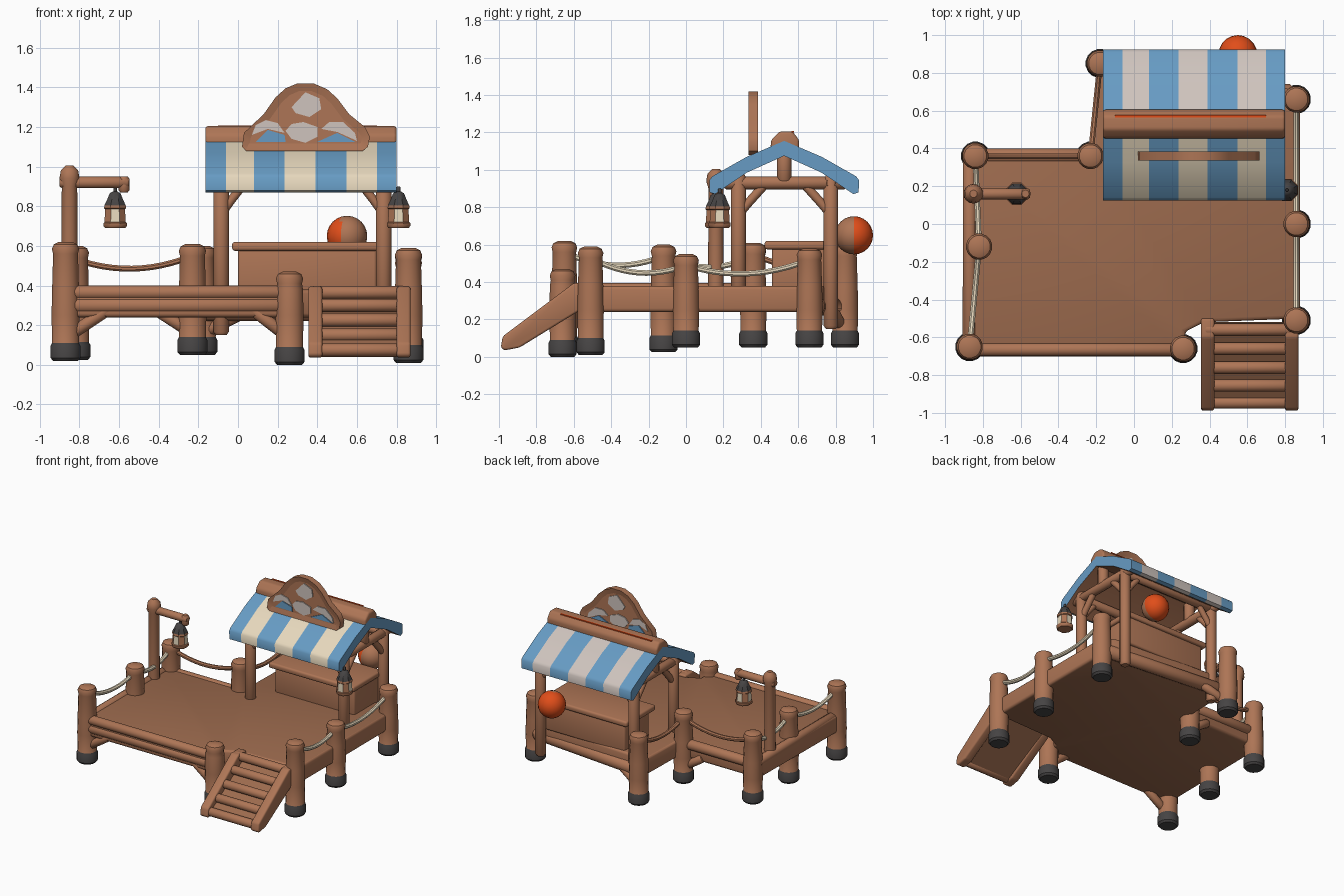
import bpy, bmesh, math
from mathutils import Vector

if "Cube" in bpy.data.objects:
    bpy.data.objects.remove(bpy.data.objects["Cube"])


def colour(name, r, g, b):
    m = bpy.data.materials.new(name)
    m.diffuse_color = (r, g, b, 1)
    m.use_nodes = True
    m.node_tree.nodes["Principled BSDF"].inputs["Base Color"].default_value = m.diffuse_color
    return m


WOOD = colour("warm_wood", 0.42, 0.178, 0.092)
DECK = colour("deck_wood", 0.335, 0.146, 0.076)
DARK = colour("dark_grey", 0.062, 0.058, 0.058)
BLUE = colour("awning_blue", 0.135, 0.33, 0.55)
CREAM = colour("cream", 0.80, 0.69, 0.51)
PALE = colour("pale_grey", 0.62, 0.55, 0.51)
ORANGE = colour("orange", 0.75, 0.075, 0.01)


def finish(bm, name, mats, rule=None, angle=40):
    bmesh.ops.recalc_face_normals(bm, faces=bm.faces)
    bm.normal_update()
    if rule:
        for f in bm.faces:
            f.material_index = rule(f.calc_center_median(), f.normal)
    me = bpy.data.meshes.new(name)
    bm.to_mesh(me)
    bm.free()
    for m in mats:
        me.materials.append(m)
    me.shade_smooth()
    me.set_sharp_from_angle(angle=math.radians(angle))
    ob = bpy.data.objects.new(name, me)
    bpy.context.collection.objects.link(ob)
    return ob


def tube(name, pts, radii, mats=(WOOD,), sides=14, rule=None):
    """Round bar swept along points; radii is one value or one per point."""
    pts = [Vector(p) for p in pts]
    if not isinstance(radii, (list, tuple)):
        radii = [radii] * len(pts)
    bm = bmesh.new()
    rings = []
    for i, p in enumerate(pts):
        t = pts[min(i + 1, len(pts) - 1)] - pts[max(i - 1, 0)]
        q = t.to_track_quat('Z', 'Y')
        rings.append([bm.verts.new(p + q @ Vector((radii[i] * math.cos(a), radii[i] * math.sin(a), 0)))
                      for a in (2 * math.pi * (k + 0.5) / sides for k in range(sides))])
    for a, b in zip(rings, rings[1:]):
        for k in range(sides):
            n = (k + 1) % sides
            bm.faces.new((a[k], a[n], b[n], b[k]))
    bm.faces.new(rings[0])
    bm.faces.new(rings[-1])
    return finish(bm, name, mats, rule)


def bar(name, a, b, r, mats=(WOOD,), sides=12):
    """Straight bar with softly rounded ends."""
    a, b = Vector(a), Vector(b)
    d = (b - a).normalized() * r * 0.4
    return tube(name, [a, a + d, b - d, b], [r * 0.7, r, r, r * 0.7], mats, sides)


def prism(name, pts, vec, mats=(WOOD,), bevel=0.0, rule=None):
    """Flat outline pushed along a vector, with rounded edges."""
    bm = bmesh.new()
    f = bm.faces.new([bm.verts.new(p) for p in pts])
    ext = bmesh.ops.extrude_face_region(bm, geom=[f])
    bmesh.ops.translate(bm, vec=vec, verts=[v for v in ext["geom"] if isinstance(v, bmesh.types.BMVert)])
    bmesh.ops.recalc_face_normals(bm, faces=bm.faces)
    if bevel:
        bmesh.ops.bevel(bm, geom=bm.edges[:], offset=bevel, segments=3, affect='EDGES', profile=0.5)
    return finish(bm, name, mats, rule)


def box(name, lo, hi, mats=(WOOD,), bevel=0.015):
    (x0, y0, z0), (x1, y1, z1) = lo, hi
    return prism(name, [(x0, y0, z0), (x1, y0, z0), (x1, y1, z0), (x0, y1, z0)], (0, 0, z1 - z0), mats, bevel)


# Deck platform with a notch beside the steps
outline = [(-0.91, -0.69), (0.27, -0.69), (0.27, -0.57), (0.37, -0.52), (0.88, -0.5), (0.88, 0.69),
           (0.75, 0.74), (-0.2, 0.8), (-0.21, 0.37), (-0.9, 0.37)]
prism("deck", [(x, y, 0.24) for x, y in outline], (0, 0, 0.14), (WOOD, DECK), 0.02,
      lambda c, n: 1 if abs(n.z) > 0.9 else 0)
bar("front_rail_beam", (-0.86, -0.665, 0.365), (0.25, -0.665, 0.365), 0.036)
bar("front_lower_beam", (-0.86, -0.66, 0.3), (0.25, -0.66, 0.3), 0.042)
bar("left_beam", (-0.87, -0.65, 0.36), (-0.87, 0.36, 0.36), 0.036)
bar("back_left_beam", (-0.84, 0.36, 0.35), (-0.23, 0.36, 0.35), 0.04)
bar("back_beam", (-0.18, 0.79, 0.27), (0.84, 0.69, 0.27), 0.05)

# Posts: x, y, foot height, top height
POSTS = [(-0.87, -0.65, 0.02, 0.62), (0.26, -0.66, 0.0, 0.47), (0.86, -0.51, 0.01, 0.59),
         (0.86, 0.0, 0.05, 0.55), (0.86, 0.66, 0.05, 0.58), (-0.82, -0.12, 0.025, 0.6),
         (-0.84, 0.36, 0.05, 0.6), (-0.23, 0.36, 0.05, 0.61), (-0.18, 0.85, 0.05, 0.6)]
for i, (x, y, b, t) in enumerate(POSTS):
    prof = [(b, .064), (b + .015, .077), (b + .075, .077), (b + .09, .069), (.25, .072), (.38, .069),
            (t - .06, .064), (t - .035, .07), (t - .012, .06), (t, .035)]
    tube(f"post_{i + 1}", [(x, y, z) for z, r in prof], [r for z, r in prof], (WOOD, DARK), 16,
         lambda c, n, b=b: 1 if c.z < b + 0.085 else 0)


# Ropes sagging between posts
def rope(name, a, b, sag, mat):
    a, b = Vector(a), Vector(b)
    tube(name, [a.lerp(b, s / 12) - Vector((0, 0, sag * 4 * s / 12 * (1 - s / 12))) for s in range(13)],
         0.016, (mat,), 8)


for i, (a, b, mat) in enumerate([(0, 5, CREAM), (5, 6, CREAM), (6, 7, WOOD), (7, 8, WOOD),
                                 (2, 3, CREAM), (3, 4, CREAM)]):
    rope(f"rope_{i + 1}", (*POSTS[a][:2], POSTS[a][3] - 0.06), (*POSTS[b][:2], POSTS[b][3] - 0.06), 0.06, mat)

# Diagonal braces under the deck
for i, (a, b) in enumerate([((-0.85, -0.66, 0.15), (-0.64, -0.66, 0.29)), ((0.24, -0.66, 0.15), (0.06, -0.66, 0.29)),
                            ((-0.18, 0.83, 0.16), (0.02, 0.78, 0.26)), ((-0.23, 0.36, 0.16), (-0.4, 0.36, 0.27))]):
    bar(f"deck_brace_{i + 1}", a, b, 0.032)

# Sloping steps
prism("step_board", [(0.39, -0.95, 0.04), (0.39, -0.95, 0.08), (0.39, -0.52, 0.35), (0.39, -0.52, 0.28)],
      (0.45, 0, 0), (DECK,))
for i, x in enumerate((0.39, 0.835)):
    prism(f"step_side_{i + 1}", [(x - 0.035, y, z) for y, z in
          [(-0.99, 0.05), (-0.97, 0.035), (-0.89, 0.05), (-0.5, 0.29), (-0.5, 0.395), (-0.6, 0.395), (-0.98, 0.11)]],
          (0.07, 0, 0), (WOOD,), 0.012)
for i, (y, z) in enumerate([(-0.56, 0.365), (-0.66, 0.3), (-0.76, 0.225), (-0.855, 0.15), (-0.945, 0.075)]):
    bar(f"step_tread_{i + 1}", (0.37, y, z), (0.855, y, z), 0.034)

# Stall frame
for i, x in enumerate((-0.085, 0.735)):
    bar(f"stall_front_post_{i + 1}", (x, 0.28, 0.3), (x, 0.28, 0.98), 0.041)
    bar(f"stall_back_post_{i + 1}", (x, 0.775, 0.15), (x, 0.775, 0.97), 0.04)
    bar(f"stall_cross_beam_{i + 1}", (x, 0.2, 0.93), (x, 0.86, 0.93), 0.035)
    bar(f"king_post_{i + 1}", (x, 0.525, 0.93), (x, 0.525, 1.12), 0.04)
    for j, (y, s) in enumerate(((0.28, 1), (0.775, -1))):
        tube(f"stall_brace_{i + 1}_{j + 1}", [(x, y, 0.76), (x, y + s * .05, .82), (x, y + s * .14, .92)], 0.024)
        side = 1 if i == 0 else -1
        tube(f"stall_inner_brace_{i + 1}_{j + 1}", [(x, y, 0.76), (x + side * .05, y, .83),
                                                    (x + side * .12, y, .92)], 0.022)
for i, y in enumerate((0.28, 0.775)):
    bar(f"stall_long_beam_{i + 1}", (-0.12, y, 0.93), (0.77, y, 0.93), 0.033)

# Striped awning roof, brown beneath
EDGES = [-0.165, -0.06, 0.08, 0.235, 0.39, 0.547, 0.7, 0.8]
half = [(0.0, 1.155), (-0.2, 1.07), (-0.385, 0.965), (-0.4, 0.945), (-0.398, 0.88), (-0.37, 0.87), (-0.2, 0.985),
        (0.0, 1.075)]
section = [(0.525 + y, z) for y, z in half] + [(0.525 - y, z) for y, z in half[-2:0:-1]]


def stripe(c, n):
    if n.z < -0.5 and 0.16 < c.y < 0.89:
        return 3
    k = sum(c.x > e for e in EDGES[1:-1])
    return 0 if k % 2 == 0 or abs(n.x) > 0.9 else (1 if c.y < 0.525 else 2)


bm = bmesh.new()
rows = [[bm.verts.new((x, y, z)) for y, z in section] for x in EDGES]
for a, b in zip(rows, rows[1:]):
    for k in range(len(section)):
        n = (k + 1) % len(section)
        bm.faces.new((a[k], a[n], b[n], b[k]))
bm.faces.new(rows[0])
bm.faces.new(rows[-1])
finish(bm, "awning_roof", (BLUE, CREAM, PALE, WOOD), stripe)
prism("ridge_beam", [(-0.165, y, z) for y, z in [(0.45, 1.09), (0.455, 1.16), (0.5, 1.205), (0.57, 1.205),
                                                 (0.605, 1.16), (0.605, 1.09)]], (0.965, 0, 0), (WOOD,), 0.015)
box("ridge_stripe", (-0.1, 0.565, 1.199), (0.7, 0.577, 1.207), (ORANGE,), 0)

# Counter
box("counter_body", (0.0, 0.46, 0.36), (0.7, 0.77, 0.59))
box("counter_top", (-0.03, 0.42, 0.575), (0.72, 0.79, 0.62))

# Arched sign board with recessed faces
arch = [(0.04, 1.08), (0.02, 1.1), (0.03, 1.17), (0.13, 1.265), (0.19, 1.35), (0.24, 1.395), (0.3, 1.42),
        (0.38, 1.42), (0.45, 1.39), (0.5, 1.345), (0.56, 1.265), (0.64, 1.2), (0.665, 1.15), (0.655, 1.1), (0.63, 1.08)]
sign = prism("sign_board", [(x, 0.335, z) for x, z in arch], (0, 0.05, 0))
bm = bmesh.new()
bm.from_mesh(sign.data)
for s in (-1, 1):
    face = [f for f in bm.faces if f.normal.y * s > 0.9]
    bmesh.ops.inset_region(bm, faces=face, thickness=0.04, depth=0)
    bmesh.ops.translate(bm, vec=(0, -s * 0.01, 0), verts=face[0].verts[:])
bm.to_mesh(sign.data)
bm.free()

# Painted shapes on the sign, both faces
SHAPES = [("peak", PALE, [(0.27, 1.3), (0.34, 1.375), (0.41, 1.345), (0.42, 1.29), (0.36, 1.25), (0.29, 1.27)]),
          ("left_cloud", PALE, [(0.07, 1.16), (0.09, 1.21), (0.14, 1.235), (0.2, 1.22), (0.235, 1.17), (0.15, 1.19)]),
          ("mid_cloud", PALE, [(0.24, 1.18), (0.27, 1.215), (0.33, 1.225), (0.4, 1.2), (0.4, 1.15), (0.34, 1.12), (0.27, 1.14)]),
          ("right_cloud", PALE, [(0.42, 1.19), (0.46, 1.225), (0.53, 1.225), (0.59, 1.17), (0.6, 1.13), (0.5, 1.175)]),
          ("left_wave", BLUE, [(0.09, 1.125), (0.15, 1.185), (0.235, 1.16), (0.24, 1.125)]),
          ("right_wave", BLUE, [(0.4, 1.125), (0.5, 1.17), (0.59, 1.125)])]
for label, mat, pts in SHAPES:
    for where, y in (("front", 0.338), ("back", 0.374)):
        prism(f"sign_{label}_{where}", [(x, y, z) for x, z in pts], (0, 0.008, 0), (mat,))

# Lantern stand and the two lanterns
tube("lantern_post", [(-0.85, 0.16, z) for z in (0.35, 0.9, 0.94, 0.98, 1.005)], [0.042, 0.04, 0.052, 0.045, 0.02])
bar("lantern_arm", (-0.9, 0.16, 0.92), (-0.55, 0.16, 0.92), 0.03)
bar("lantern_arm_end", (-0.575, 0.16, 0.87), (-0.575, 0.16, 0.95), 0.028)
for i, (x, y, hook) in enumerate([(-0.62, 0.16, 0.92), (0.81, 0.18, 0.9)]):
    prof = [(.69, .055), (.7, .064), (.715, .064), (.72, .058), (.785, .054), (.79, .06), (.805, .058),
            (.83, .045), (.865, .03), (.875, .012)]
    tube(f"lantern_{i + 1}", [(x, y, z) for z, r in prof], [r for z, r in prof], (WOOD, CREAM, DARK), 8,
         lambda c, n, x=x, y=y: 2 if c.z > 0.8 else
         (1 if 0.72 < c.z < 0.785 and round(math.atan2(c.y - y, c.x - x) / (math.pi / 4)) % 2 == 0 else 0))
    bar(f"lantern_hook_{i + 1}", (x, y, 0.86), (x, y, hook), 0.01, (DARK,), 8)

# Float ball hung at the back, worn to wood on one quarter
bm = bmesh.new()
bmesh.ops.create_uvsphere(bm, u_segments=20, v_segments=12, radius=0.102)
bmesh.ops.translate(bm, vec=(0.55, 0.898, 0.65), verts=bm.verts)
finish(bm, "float_ball", (ORANGE, WOOD), lambda c, n: 1 if c.x > 0.52 and c.y < 0.9 else 0)
